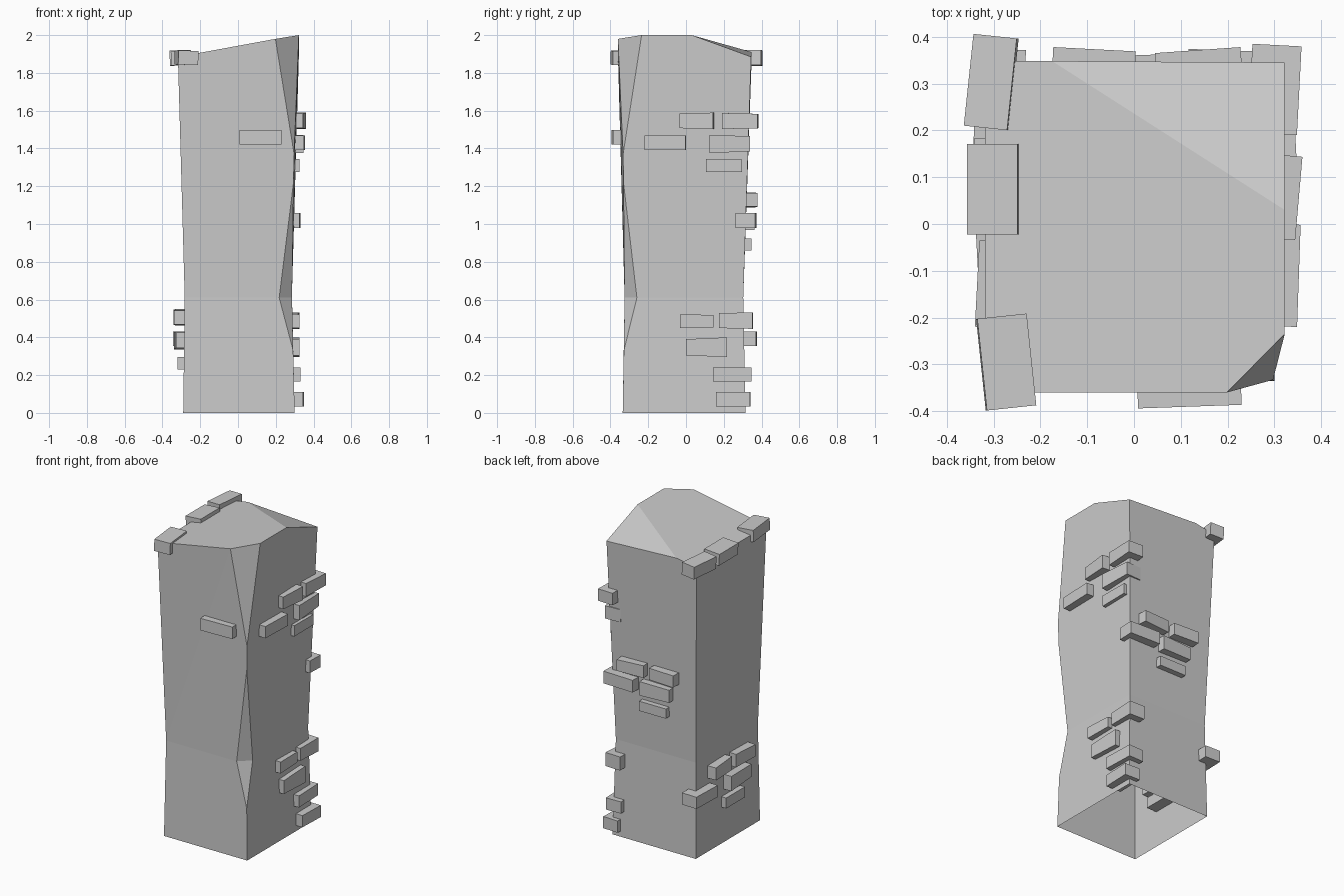
import bpy, bmesh, math
from mathutils import Matrix, Vector

if "Cube" in bpy.data.objects:
    bpy.data.objects.remove(bpy.data.objects["Cube"])

def finish(name, bm):
    bmesh.ops.recalc_face_normals(bm, faces=bm.faces)
    mesh = bpy.data.meshes.new(name)
    bm.to_mesh(mesh)
    bm.free()
    ob = bpy.data.objects.new(name, mesh)
    bpy.context.collection.objects.link(ob)
    return ob

# Pillar body: waisted shaft, sloping broken top, two chips on one corner, open base
points = {
    "fl0": (-.29, -.335, 0), "fr0": (.30, -.335, 0), "br0": (.30, .315, 0), "bl0": (-.29, .315, 0),
    "fl1": (-.282, -.325, .61), "br1": (.285, .303, .61), "bl1": (-.282, .303, .61),
    "fl2": (-.318, -.36, 1.885), "br2": (.322, .345, 1.885), "bl2": (-.318, .348, 1.885),
    "chip_a": (.292, -.329, .33), "chip_b": (.218, -.325, .61), "chip_c": (.286, -.26, .61),
    "chip_d": (.294, -.331, 1.22), "chip_e": (.297, -.333, 1.37),
    "chip_f": (.198, -.36, 1.98), "chip_g": (.322, -.235, 2.0),
    "top_r": (.322, .03, 2.0), "top_b": (-.175, .348, 1.91),
}
faces = [
    "fl0 fr0 chip_a chip_b fl1", "fl1 chip_b chip_d chip_e chip_f", "fl1 chip_f fl2",
    "fr0 br0 br1 chip_c chip_a", "chip_c br1 top_r chip_g chip_e chip_d", "br1 br2 top_r",
    "chip_a chip_c chip_b", "chip_b chip_c chip_d", "chip_e chip_g chip_f",
    "br0 bl0 bl1 br1", "br1 bl1 bl2 top_b br2",
    "bl0 fl0 fl1 bl1", "bl1 fl1 fl2 bl2",
    "fl2 chip_f chip_g top_r top_b bl2", "top_r br2 top_b",
]
bm = bmesh.new()
v = {k: bm.verts.new(p) for k, p in points.items()}
for f in faces:
    bm.faces.new([v[k] for k in f.split()])
finish("pillar_body", bm)

def brick(name, centre, size, turn=0, tilt=0, taper=0):
    """Box with a small turn about z, a tilt across it, and one end slimmer."""
    bm = bmesh.new()
    bmesh.ops.create_cube(bm, size=1)
    for p in bm.verts:
        p.co.z *= 1 + taper * p.co.y
        p.co = Vector(p.co[i] * size[i] for i in range(3))
    m = (Matrix.Translation(centre) @ Matrix.Rotation(math.radians(turn), 4, 'Z')
         @ Matrix.Rotation(math.radians(tilt), 4, 'Y'))
    bm.transform(m)
    finish(name, bm)

DEPTH = .105

def wall_bricks(side, angle, rows):
    """Rows: start and end along the wall, bottom, top, reach outwards, turn, taper."""
    rot = Matrix.Rotation(math.radians(angle), 3, 'Z')
    for i, (a, b, z0, z1, out, turn, taper) in enumerate(rows):
        t = abs(math.sin(math.radians(turn)))
        w = (b - a) - DEPTH * t
        c = rot @ Vector((out - DEPTH / 2 - w * t / 2, (a + b) / 2, (z0 + z1) / 2))
        brick(f"{side}_brick_{i + 1}", c, (DEPTH, w, z1 - z0), angle + turn, 0, taper)

# Right wall: upper cluster, then lower cluster
wall_bricks("right", 0, [
    (.19, .385, 1.505, 1.585, .358, -3, -.1), (-.035, .153, 1.505, 1.587, .36, -5, .12),
    (.12, .34, 1.38, 1.468, .348, 3, -.15), (-.22, .002, 1.393, 1.468, .356, -2, 0),
    (.105, .297, 1.275, 1.343, .326, 0, -.05),
    (.175, .355, .447, .53, .325, -2, .1), (-.035, .145, .45, .52, .325, 2, -.1),
    (0, .218, .3, .395, .325, 0, .2), (.14, .348, .165, .24, .332, 2, 0),
    (.16, .342, .035, .11, .35, -2, 0)])

# Back wall cluster (along the wall runs towards -x)
wall_bricks("back", 90, [
    (-.004, .178, 1.09, 1.165, .378, -3, 0), (-.235, -.045, 1.09, 1.165, .378, 4, .1),
    (-.08, .13, .97, 1.055, .363, 2, -.1), (-.33, -.113, .98, 1.058, .374, -2, 0),
    (-.09, .1, .86, .922, .347, 0, 0)])

# Left wall cluster (along the wall runs towards -y)
wall_bricks("left", 180, [
    (.035, .225, .465, .545, .34, -3, -.1), (-.19, -.005, .465, .548, .342, 4, .1),
    (-.03, .195, .34, .428, .34, 3, -.15), (-.375, -.165, .355, .43, .343, -2, 0),
    (-.05, .14, .23, .297, .32, 0, 0)])

# Single front wall brick
wall_bricks("front", -90, [(.005, .23, 1.42, 1.497, .394, 2, 0)])

# Three bricks along the low top edge
for i, (c, s, turn, tilt) in enumerate([
        ((-.305, .303, 1.88), (.093, .197, .08), -6, -3),
        ((-.30, .074, 1.88), (.108, .193, .075), 0, -4),
        ((-.273, -.295, 1.88), (.106, .197, .075), 6, 2)]):
    brick(f"top_brick_{i + 1}", c, s, turn, tilt)
